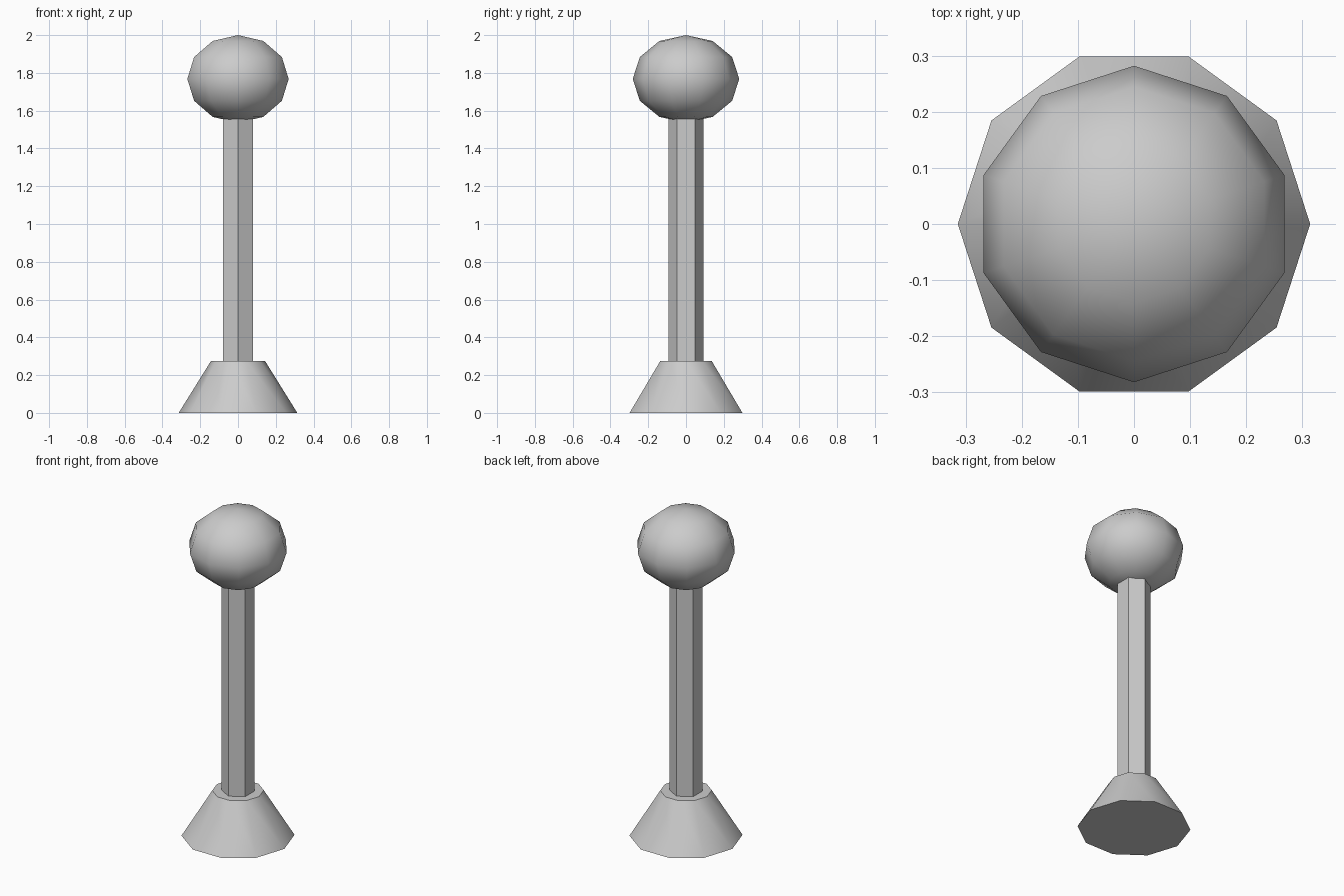
import bpy
import math

cube = bpy.data.objects.get("Cube")
if cube:
    bpy.data.objects.remove(cube, do_unlink=True)

GREY = (0.6, 0.6, 0.6, 1.0)
grey = bpy.data.materials.new("plain_grey")
grey.use_nodes = True
grey.diffuse_color = GREY
grey.node_tree.nodes["Principled BSDF"].inputs["Base Color"].default_value = GREY


def finish(name, smooth=True):
    """Name the active part, colour it and smooth its shallow edges."""
    part = bpy.context.object
    part.name = part.data.name = name
    part.data.materials.append(grey)
    bpy.ops.object.transform_apply(location=False, rotation=True, scale=True)
    if smooth:
        bpy.ops.object.shade_smooth_by_angle(angle=math.radians(40))
    return part


def frustum(name, sides, r_bottom, r_top, z_bottom, z_top, turn, smooth):
    bpy.ops.mesh.primitive_cone_add(
        vertices=sides, radius1=r_bottom, radius2=r_top, depth=z_top - z_bottom,
        location=(0, 0, (z_bottom + z_top) / 2), rotation=(0, 0, turn))
    return finish(name, smooth)


# Flared ten-sided foot, with corners on the x axis
frustum("base", 10, 0.314, 0.143, 0, 0.275, math.pi / 2, True)

# Six-sided post, with corners on the y axis
frustum("post", 6, 0.093, 0.093, 0.26, 1.56, 0, False)

# Slightly flattened ball on top
bpy.ops.mesh.primitive_uv_sphere_add(segments=10, ring_count=6, radius=1, location=(0, 0, 1.768))
bpy.context.object.scale = (0.282, 0.282, 0.232)
finish("ball")
